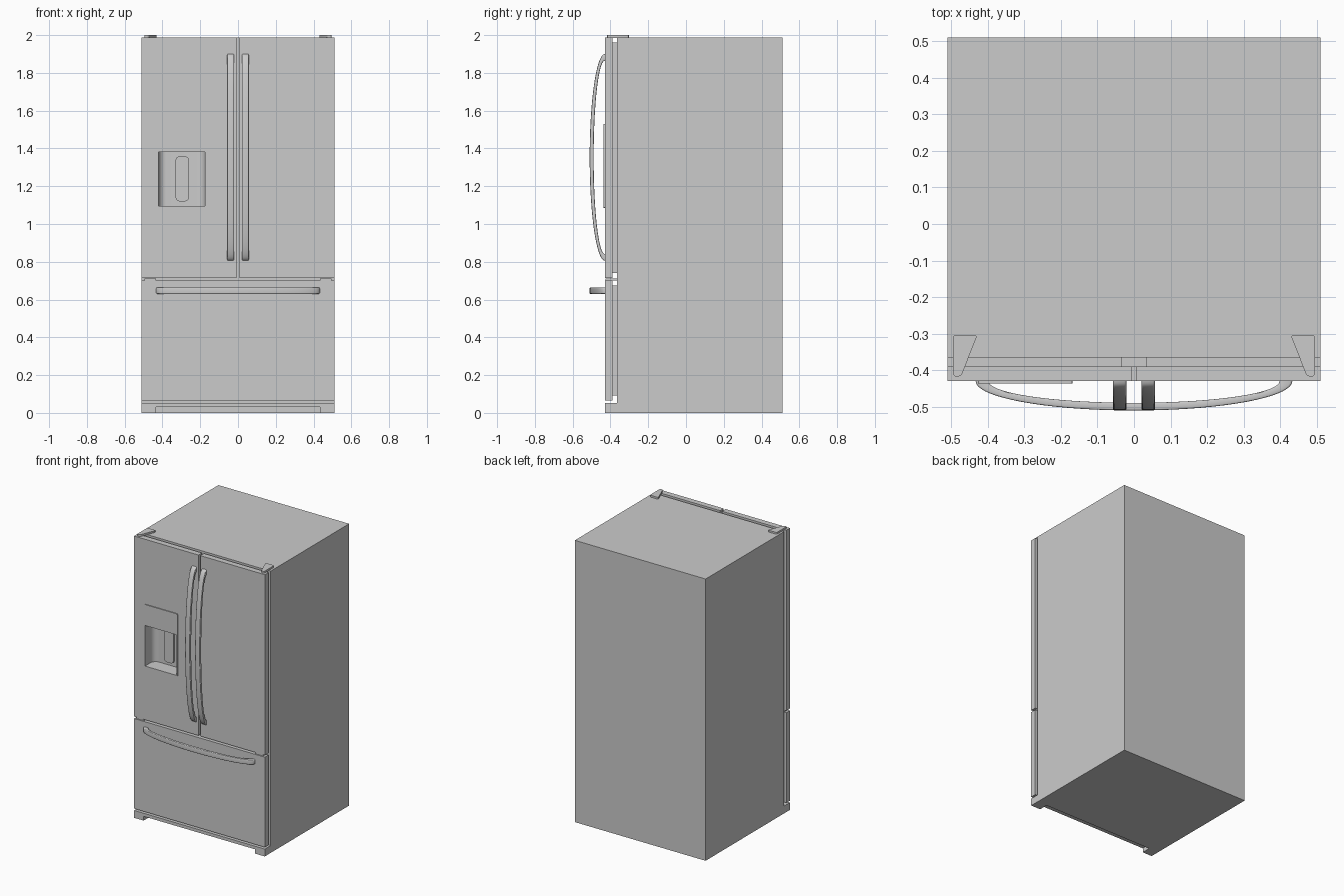
import bpy, bmesh, math
from mathutils import Vector

if "Cube" in bpy.data.objects:
    bpy.data.objects.remove(bpy.data.objects["Cube"])


def finish(bm, name, smooth=False):
    bmesh.ops.recalc_face_normals(bm, faces=bm.faces[:])
    me = bpy.data.meshes.new(name)
    bm.to_mesh(me)
    bm.free()
    ob = bpy.data.objects.new(name, me)
    bpy.context.collection.objects.link(ob)
    if smooth:
        bpy.ops.object.select_all(action='DESELECT')
        ob.select_set(True)
        bpy.context.view_layer.objects.active = ob
        bpy.ops.object.shade_smooth_by_angle(angle=math.radians(35))
    return ob


def prism(name, pts, lo, hi, axis='z', radius=0, pick=None, seg=6):
    """Extrude an outline along z (xy outline) or y (xz outline); round the long edges."""
    def place(p, h):
        return (p[0], p[1], h) if axis == 'z' else (p[0], h, p[1])
    bm = bmesh.new()
    a = [bm.verts.new(place(p, lo)) for p in pts]
    b = [bm.verts.new(place(p, hi)) for p in pts]
    bm.faces.new(a)
    bm.faces.new(b)
    n = len(pts)
    for i in range(n):
        j = (i + 1) % n
        bm.faces.new((a[i], a[j], b[j], b[i]))
    if radius:
        edges = [bm.edges.get((a[i], b[i])) for i in (pick or range(n))]
        bmesh.ops.bevel(bm, geom=edges, offset=radius, segments=seg,
                        profile=0.5, affect='EDGES')
    return finish(bm, name, bool(radius))


def rect(x0, x1, v0, v1):
    return [(x0, v0), (x1, v0), (x1, v1), (x0, v1)]


def box(name, x, y, z):
    return prism(name, rect(*x, *y), z[0], z[1])


def handle(name, centre, along, across, half, width):
    """Bowed bar: rounded section swept between an outer and an inner ellipse."""
    centre, along, across = Vector(centre), Vector(along), Vector(across)
    out = Vector((0, -1, 0))
    section = []
    r, rt = 0.3, 0.35
    for cx, cy, start in ((1, 1, 0), (-1, 1, 90), (-1, -1, 180), (1, -1, 270)):
        for k in range(4):
            t = math.radians(start + 30 * k)
            section.append((cx * (1 - r) + r * math.cos(t),
                            cy * (1 - rt) + rt * math.sin(t)))
    bm = bmesh.new()
    rings = []
    steps = 36
    for i in range(steps + 1):
        t = math.pi * i / steps
        c, s = math.cos(t), math.sin(t)
        outer = along * (half * c) + out * (0.08 * s)
        inner = along * ((half - 0.035) * c) + out * (0.059 * s)
        rings.append([bm.verts.new(centre + (outer + inner) / 2 + (outer - inner) / 2 * v
                                   + across * (u * width / 2)) for u, v in section])
    n = len(section)
    for p, q in zip(rings, rings[1:]):
        for i in range(n):
            j = (i + 1) % n
            bm.faces.new((p[i], p[j], q[j], q[i]))
    bm.faces.new(rings[0])
    bm.faces.new(rings[-1])
    return finish(bm, name, True)


FRONT, DOOR_BACK, BODY_FRONT, TOP = -0.43, -0.39, -0.365, 1.987

# Cabinet
cabinet = box("cabinet", (-0.51, 0.51), (BODY_FRONT, 0.51), (0, TOP))

# Kick plate with a shallow notch between two feet
prism("kick_plate", [(-0.51, 0), (-0.435, 0), (-0.435, 0.03), (0.435, 0.03),
                     (0.435, 0), (0.51, 0), (0.51, 0.052), (-0.51, 0.052)],
      FRONT, BODY_FRONT, axis='y')

# Two upper doors with seals, handles and hinges
doors, seals = {}, {}
for side, s in (("left", -1), ("right", 1)):
    def span(a, b):
        return tuple(sorted((s * a, s * b)))
    doors[side] = box(side + "_door", span(0.007, 0.51), (FRONT, DOOR_BACK), (0.714, TOP))
    seals[side] = box(side + "_door_seal", span(0.034, 0.485),
                      (DOOR_BACK - 0.002, BODY_FRONT + 0.002), (0.74, 1.96))
    handle(side + "_door_handle", (s * 0.039, FRONT, 1.353), (0, 0, 1), (1, 0, 0), 0.547, 0.036)
    prism(side + "_top_hinge", [(s * x, y) for x, y in
                                ((0.428, -0.303), (0.495, -0.303), (0.495, -0.417), (0.473, -0.417))],
          TOP - 0.001, 2.0, radius=0.009, seg=4)
    box(side + "_middle_hinge", span(0.435, 0.495), (-0.425, BODY_FRONT + 0.002), (0.702, 0.711))

# Freezer drawer
box("freezer_drawer", (-0.51, 0.51), (FRONT, DOOR_BACK), (0.065, 0.70))
box("freezer_seal", (-0.485, 0.485), (DOOR_BACK - 0.002, BODY_FRONT + 0.002), (0.092, 0.675))
handle("freezer_handle", (0, FRONT, 0.647), (1, 0, 0), (0, 0, 1), 0.433, 0.034)

# Dispenser fascia
fascia = prism("dispenser_fascia", rect(-0.427, -0.168, 1.085, 1.53), -0.436, -0.42,
               axis='y', radius=0.008, seg=3)

# Dispenser alcove, cut through fascia, door, seal and into the cabinet
cutter = prism("alcove_cutter", rect(-0.42, -0.175, -0.46, -0.335), 1.096, 1.382,
               radius=0.04, pick=(2, 3), seg=8)
cutter.hide_render = True
for ob in (fascia, doors["left"], seals["left"], cabinet):
    mod = ob.modifiers.new("alcove", 'BOOLEAN')
    mod.object = cutter
    mod.solver = 'EXACT'
    bpy.ops.object.select_all(action='DESELECT')
    ob.select_set(True)
    bpy.context.view_layer.objects.active = ob
    bpy.ops.object.modifier_apply(modifier=mod.name)
    bpy.ops.object.shade_smooth_by_angle(angle=math.radians(30))
bpy.data.objects.remove(cutter)

# Dispenser paddle
prism("dispenser_paddle", rect(-0.33, -0.26, 1.12, 1.358), -0.35, -0.333,
      axis='y', radius=0.02, seg=5)
